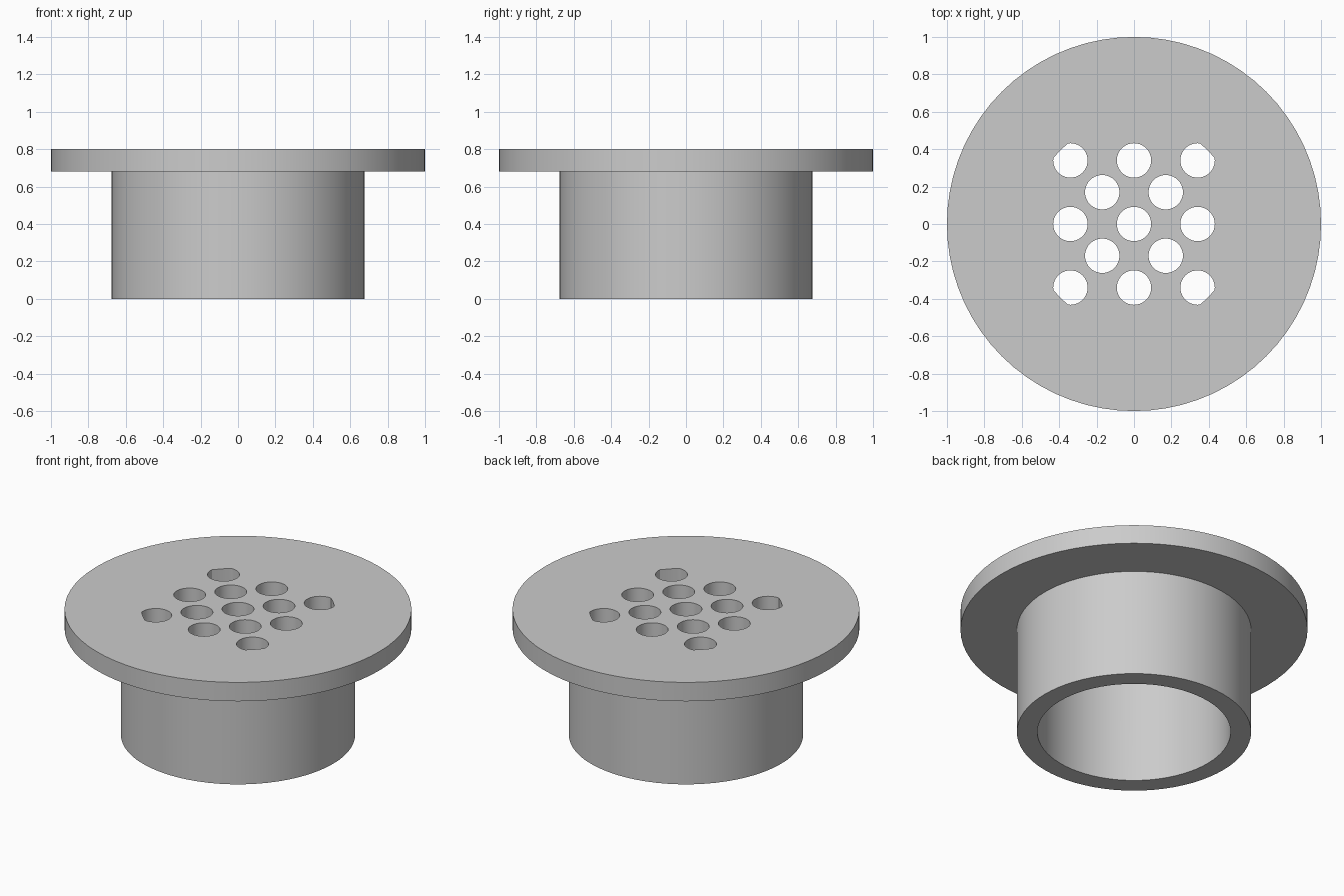
import bpy
import bmesh

# Main dimensions
FLANGE_R, PIPE_R, BORE_R, HOLE_R = 1.0, 0.675, 0.557, 0.092
FLANGE_Z, TOP_Z = 0.68, 0.8
PITCH = 0.17
SIDES = 72

cube = bpy.data.objects.get("Cube")
if cube:
    bpy.data.objects.remove(cube, do_unlink=True)


def lathe(name, profile, sides=SIDES, centre=(0, 0)):
    """Closed solid of revolution from (radius, height) points."""
    bm = bmesh.new()
    rings = []
    for radius, z in profile:
        ring = bmesh.ops.create_circle(bm, segments=sides, radius=radius)["verts"]
        bmesh.ops.translate(bm, verts=ring, vec=(*centre, z))
        rings.append(ring)
    for low, high in zip(rings, rings[1:]):
        for i in range(sides):
            j = (i + 1) % sides
            bm.faces.new((low[i], low[j], high[j], high[i]))
    bm.faces.new(rings[0])
    bm.faces.new(rings[-1])
    bmesh.ops.recalc_face_normals(bm, faces=bm.faces)
    mesh = bpy.data.meshes.new(name)
    bm.to_mesh(mesh)
    bm.free()
    obj = bpy.data.objects.new(name, mesh)
    bpy.context.collection.objects.link(obj)
    return obj


def combine(target, tool, operation):
    """Apply a boolean and discard the tool object."""
    mod = target.modifiers.new("combine", "BOOLEAN")
    mod.object, mod.operation, mod.solver = tool, operation, "EXACT"
    bpy.ops.object.select_all(action="DESELECT")
    bpy.context.view_layer.objects.active = target
    target.select_set(True)
    bpy.ops.object.modifier_apply(modifier=mod.name)
    bpy.data.objects.remove(tool, do_unlink=True)


# Flange and pipe as one solid
drain = lathe("floor_drain", [(PIPE_R, 0), (PIPE_R, FLANGE_Z),
                              (FLANGE_R, FLANGE_Z), (FLANGE_R, TOP_Z)])

# Void: open pipe below the grate plus the staggered grate holes
void = lathe("void_cutter", [(0.65, -0.3), (0.65, FLANGE_Z)])
for row in range(-2, 3):
    for col in range(-2, 3):
        if (row + col) % 2 == 0 and abs(row) % 2 == abs(col) % 2:
            hole = lathe("hole_cutter", [(HOLE_R, 0.5), (HOLE_R, 1.1)], 40,
                         (col * PITCH, row * PITCH))
            combine(void, hole, "UNION")

# The bore wall trims the corner holes
combine(void, lathe("bore_cutter", [(BORE_R, -0.2), (BORE_R, 1.0)]), "INTERSECT")
combine(drain, void, "DIFFERENCE")

# Single grey material
grey = bpy.data.materials.new("plain_grey")
grey.use_nodes = True
colour = (0.6, 0.6, 0.6, 1)
grey.diffuse_color = colour
for node in grey.node_tree.nodes:
    if node.type == "BSDF_PRINCIPLED":
        node.inputs["Base Color"].default_value = colour
drain.data.materials.clear()
drain.data.materials.append(grey)

# Smooth round walls with crisp rims
bpy.ops.object.select_all(action="DESELECT")
drain.select_set(True)
bpy.context.view_layer.objects.active = drain
bpy.ops.object.shade_smooth_by_angle()
